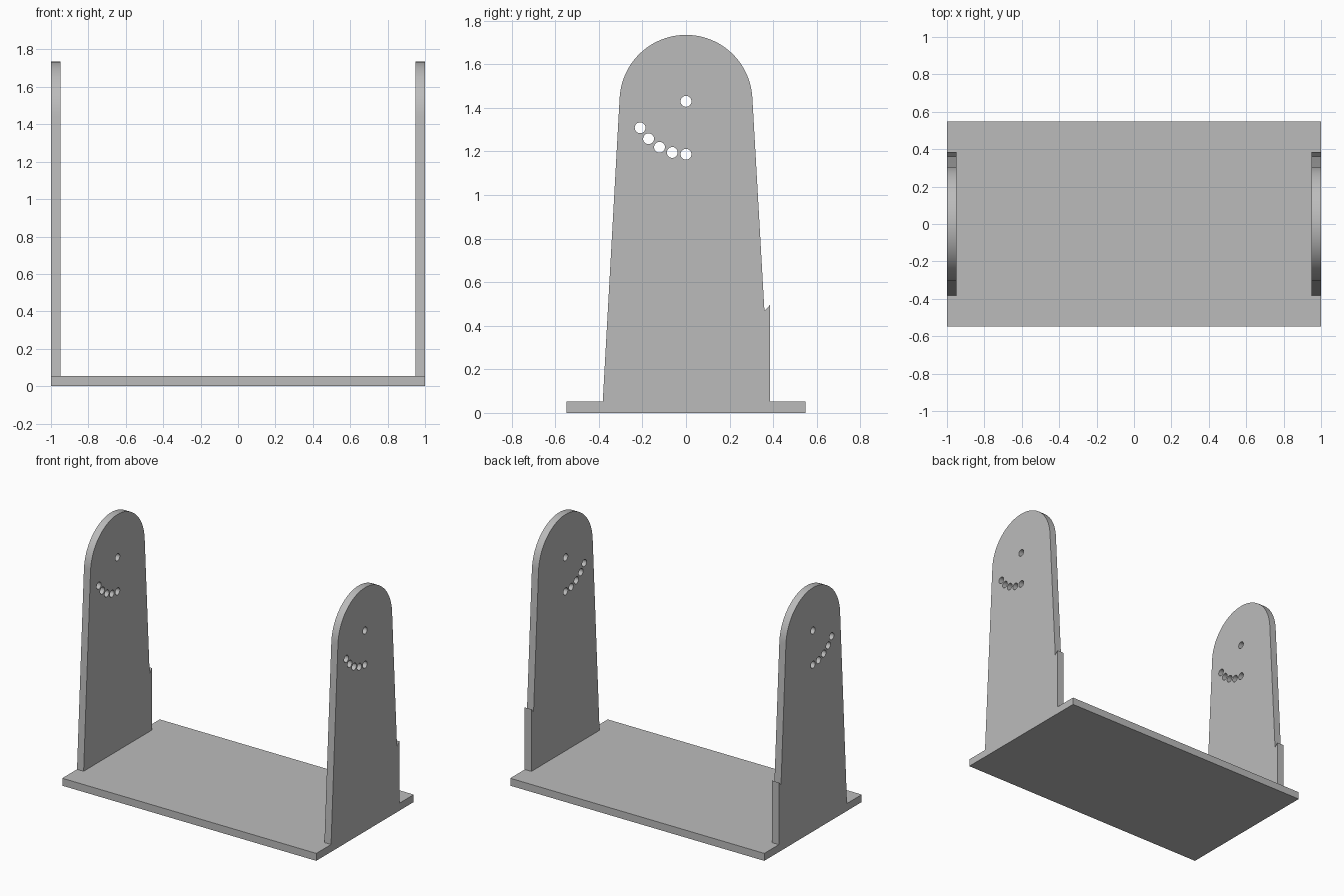
import bpy, bmesh, math

if "Cube" in bpy.data.objects:
    bpy.data.objects.remove(bpy.data.objects["Cube"])

grey = bpy.data.materials.new("plain grey")
grey.diffuse_color = (0.5, 0.5, 0.5, 1)
grey.use_nodes = True
grey.node_tree.nodes["Principled BSDF"].inputs["Base Color"].default_value = grey.diffuse_color

BASE_H = 0.053      # base plate thickness
WALL = 0.052        # side panel thickness
CZ, R = 1.43, 0.305 # centre and radius of the rounded panel top


def prism(name, profile, x0, x1):
    """Extrude a (y, z) outline along x."""
    bm = bmesh.new()
    face = bm.faces.new([bm.verts.new((x0, y, z)) for y, z in profile])
    new = bmesh.ops.extrude_face_region(bm, geom=[face])["geom"]
    bmesh.ops.translate(bm, vec=(x1 - x0, 0, 0),
                        verts=[v for v in new if isinstance(v, bmesh.types.BMVert)])
    bmesh.ops.recalc_face_normals(bm, faces=bm.faces)
    mesh = bpy.data.meshes.new(name)
    bm.to_mesh(mesh)
    bm.free()
    mesh.materials.append(grey)
    obj = bpy.data.objects.new(name, mesh)
    bpy.context.collection.objects.link(obj)
    return obj


def arc(cy, cz, r, a0, a1, n):
    angles = [math.radians(a0 + (a1 - a0) * i / n) for i in range(n + 1)]
    return [(cy + r * math.cos(a), cz + r * math.sin(a)) for a in angles]


# Base plate
prism("base_plate", [(-0.548, 0), (0.548, 0), (0.548, BASE_H), (-0.548, BASE_H)], -1, 1)

# Tapered side panel with a round top and a small hook notch at the back
outline = [(-0.382, BASE_H), (0.385, BASE_H), (0.385, 0.495), (0.36, 0.468)]
outline += arc(0, CZ, R, 3, 177, 48)

# One pivot hole and a row of five adjustment holes at 15 degree steps around it
holes = [(0, CZ)] + arc(0, CZ, 0.243, 210, 270, 4)

for side, x0 in (("left", -1), ("right", 1 - WALL)):
    panel = prism(side + "_side_panel", outline, x0, x0 + WALL)
    for i, (y, z) in enumerate(holes):
        cutter = prism(f"{side}_hole_cutter_{i}", arc(y, z, 0.025, 0, 345, 23),
                       x0 - 0.05, x0 + WALL + 0.05)
        cutter.hide_render = True
        cutter.hide_set(True)
        cut = panel.modifiers.new(f"hole_{i}", 'BOOLEAN')
        cut.operation = 'DIFFERENCE'
        cut.solver = 'EXACT'
        cut.object = cutter
    # Smooth the rounded top and hole walls, keep edges sharp
    bpy.ops.object.select_all(action='DESELECT')
    panel.select_set(True)
    bpy.context.view_layer.objects.active = panel
    for m in [m.name for m in panel.modifiers]:
        bpy.ops.object.modifier_apply(modifier=m)
    bpy.ops.object.shade_smooth_by_angle(angle=math.radians(30))
